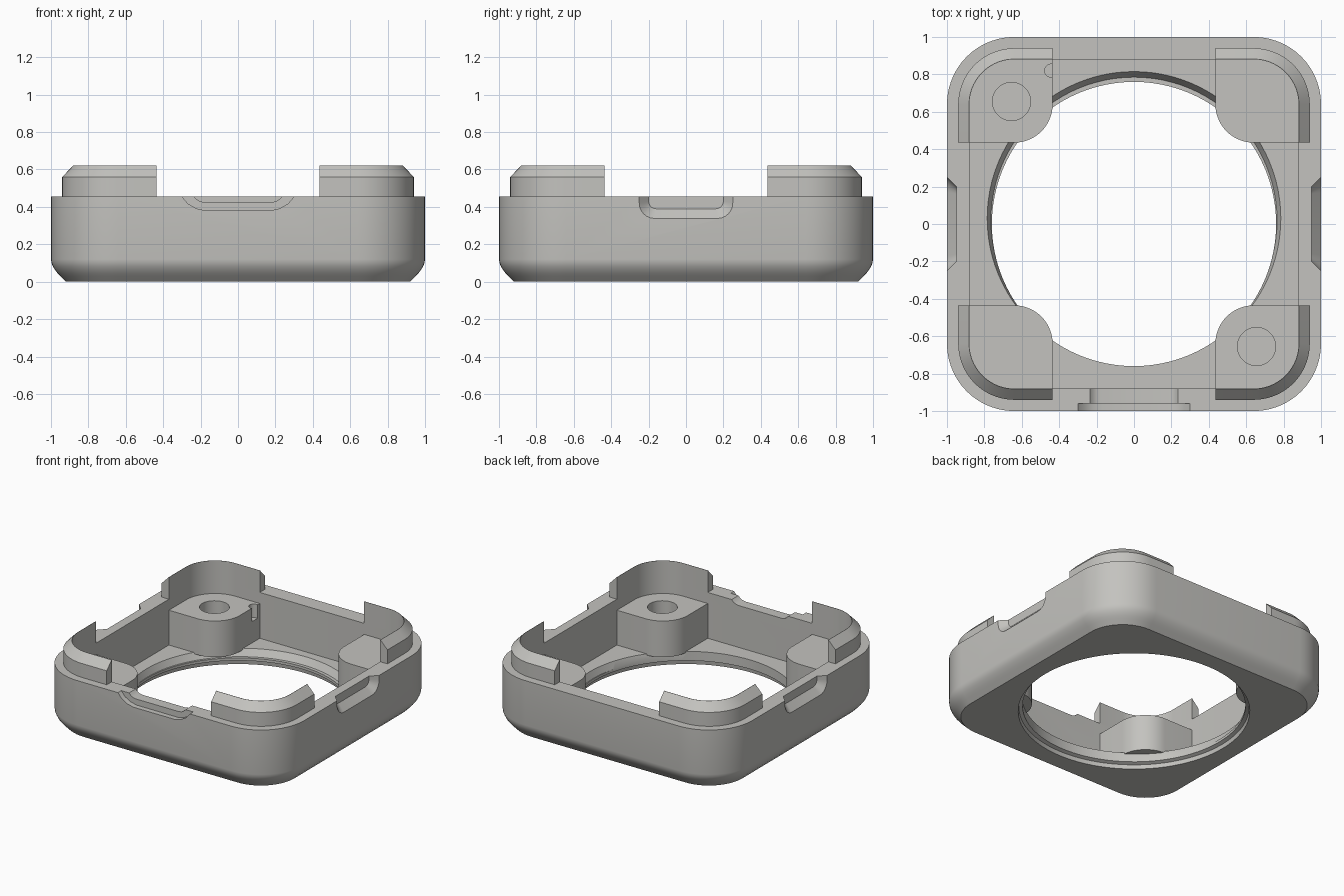
import bpy, bmesh, math

if "Cube" in bpy.data.objects:
    bpy.data.objects.remove(bpy.data.objects["Cube"])

grey = bpy.data.materials.new("warm_grey")
grey.diffuse_color = (0.55, 0.545, 0.52, 1)
grey.use_nodes = True
grey.node_tree.nodes["Principled BSDF"].inputs["Base Color"].default_value = grey.diffuse_color
QUARTERS = [(1, 1), (-1, 1), (-1, -1), (1, -1)]


def arc(cx, cy, r, a0, a1, n=14):
    """Points on a circular arc, angles in degrees."""
    return [(cx + r * math.cos(math.radians(a0 + (a1 - a0) * i / n)),
             cy + r * math.sin(math.radians(a0 + (a1 - a0) * i / n)))
            for i in range(n + 1)]


def rounded_square(half, r):
    pts = []
    for k, (sx, sy) in enumerate(QUARTERS):
        pts += arc(sx * (half - r), sy * (half - r), r, 90 * k, 90 * k + 90)
    return pts


def loft(name, rings):
    """Closed solid through equal-length rings of 3D points, capped at both ends."""
    bm = bmesh.new()
    rows = [[bm.verts.new(p) for p in ring] for ring in rings]
    n = len(rows[0])
    for a, b in zip(rows, rows[1:]):
        for i in range(n):
            j = (i + 1) % n
            bm.faces.new((a[i], a[j], b[j], b[i]))
    bm.faces.new(rows[0][::-1])
    bm.faces.new(rows[-1])
    bmesh.ops.recalc_face_normals(bm, faces=bm.faces[:])
    me = bpy.data.meshes.new(name)
    bm.to_mesh(me)
    bm.free()
    me.materials.append(grey)
    ob = bpy.data.objects.new(name, me)
    bpy.context.collection.objects.link(ob)
    return ob


def at_z(pts, z):
    return [(x, y, z) for x, y in pts]


def prism(name, pts, z0, z1):
    return loft(name, [at_z(pts, z0), at_z(pts, z1)])


def circle(cx, cy, r, n=96):
    return arc(cx, cy, r, 0, 360, n)[:-1]


def cut(ob, cutter):
    cutter.hide_render = True
    mod = ob.modifiers.new("cut", 'BOOLEAN')
    mod.object = cutter
    mod.solver = 'EXACT'
    bpy.context.view_layer.objects.active = ob
    bpy.ops.object.modifier_apply(modifier=mod.name)
    bpy.data.objects.remove(cutter)


def smooth(ob):
    bpy.ops.object.select_all(action='DESELECT')
    ob.select_set(True)
    bpy.context.view_layer.objects.active = ob
    bpy.ops.object.shade_smooth_by_angle(angle=math.radians(25))


# Housing: rounded square with a softened bottom edge
profile = [(0.92, 0), (0.95, 0.03), (0.965, 0.046), (0.98, 0.065),
           (0.99, 0.083), (0.997, 0.1), (1.0, 0.12), (1.0, 0.455)]
housing = loft("housing", [at_z(rounded_square(h, h - 0.64), z) for h, z in profile])

# Hollow inside
cut(housing, prism("cavity", rounded_square(0.88, 0.24), 0.11, 0.7))

# Round floor opening, flared below and with an offset seat above
cut(housing, loft("opening", [at_z(circle(0, 0, r), z) for r, z in
                              [(0.80, -0.01), (0.79, 0), (0.785, 0.03), (0.76, 0.04), (0.76, 0.2)]]))
cut(housing, loft("seat", [at_z(circle(0, y, r), z) for y, r, z in
                           [(0.02, 0.765, 0.06), (0.03, 0.785, 0.11), (0.03, 0.785, 0.2)]]))


# Front edge notch: wide shallow step, narrower slot through the wall
def notch(name, top, low, z, y0, y1):
    right = [(low, z), (low + (top - low) * 0.4, z + (0.455 - z) * 0.15),
             (low + (top - low) * 0.75, z + (0.455 - z) * 0.5), (top, 0.455), (top, 0.5)]
    pts = right + [(-x, zz) for x, zz in reversed(right)]
    return loft(name, [[(x, y, zz) for x, zz in pts] for y in (y0, y1)])


cut(housing, notch("front_step", 0.30, 0.17, 0.38, -1.1, -0.96))
cut(housing, notch("front_slot", 0.235, 0.18, 0.425, -1.0, -0.8))


# Side finger pockets with sloping edges
def pocket_ring(x, half, z, r):
    half_pts = arc(half - r, z + r, r, -90, 0, 6) + [(half, 0.5)]
    return [(x, y, zz) for y, zz in half_pts + [(-y, zz) for y, zz in reversed(half_pts)]]


for s in (-1, 1):
    cut(housing, loft("side_pocket", [pocket_ring(s * 0.95, 0.20, 0.39, 0.04),
                                      pocket_ring(s * 1.01, 0.26, 0.328, 0.09)]))
smooth(housing)


# Raised corner lips with a bevelled outer edge
def lip_path(half):
    return [(half, 0.435)] + arc(0.64, 0.64, half - 0.64, 0, 90) + [(0.435, half)]


section = [(0.88, 0.455), (0.94, 0.455), (0.94, 0.56), (0.882, 0.62), (0.88, 0.62)]
paths = [at_z(lip_path(h), z) for h, z in section]
for sx, sy in QUARTERS:
    lip = loft("corner_lip", [[(sx * p[i][0], sy * p[i][1], p[i][2]) for p in paths]
                              for i in range(len(paths[0]))])
    smooth(lip)

# Corner posts, rounded toward the middle
post_outline = (arc(0.64, 0.64, 0.25, 0, 90) + [(0.435, 0.89)]
                + arc(0.64, 0.64, 0.205, 180, 270) + [(0.89, 0.435)])
for sx, sy in QUARTERS:
    post = prism("corner_post", [(sx * x, sy * y) for x, y in post_outline], 0.1, 0.372)
    if sx != sy:  # screw holes on one diagonal
        cut(post, prism("screw_hole", circle(sx * 0.655, sy * 0.655, 0.102, 48), 0.13, 0.5))
    if (sx, sy) == (-1, 1):  # small key groove
        cut(post, prism("key_groove", circle(-0.443, 0.82, 0.035, 24), 0.27, 0.5))
    smooth(post)
